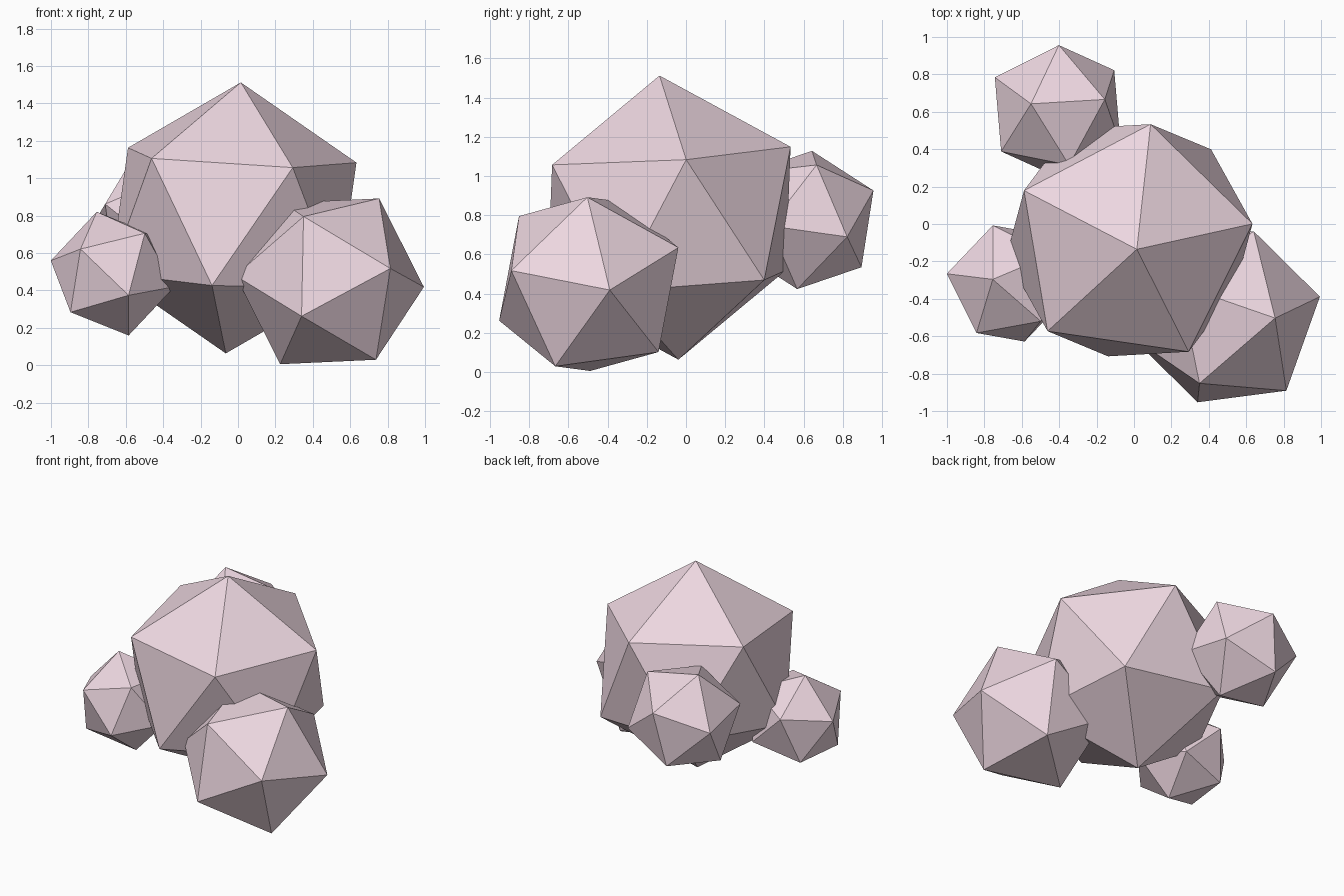
import bpy, bmesh
from mathutils import Vector, Matrix

if "Cube" in bpy.data.objects:
    bpy.data.objects.remove(bpy.data.objects["Cube"])

mat = bpy.data.materials.new("dusty_pink")
mat.diffuse_color = (0.85, 0.68, 0.75, 1)
mat.use_nodes = True
mat.node_tree.nodes["Principled BSDF"].inputs["Base Color"].default_value = mat.diffuse_color


def frame(a, b):
    """Orthonormal frame from a corner direction and a neighbouring corner direction."""
    z = Vector(a).normalized()
    x = (Vector(b) - z * Vector(b).dot(z)).normalized()
    return Matrix((x, z.cross(x), z)).transposed()


def lump(name, centre, radius, corner, neighbour):
    """Icosahedron turned so two adjacent corners point the given ways."""
    bm = bmesh.new()
    bmesh.ops.create_icosphere(bm, subdivisions=1, radius=radius)
    v = max(bm.verts, key=lambda w: w.co.z)
    n = v.link_edges[0].other_vert(v)
    rot = frame(corner, neighbour) @ frame(v.co, n.co).transposed()
    bm.transform(Matrix.Translation(centre) @ rot.to_4x4())
    me = bpy.data.meshes.new(name)
    bm.to_mesh(me)
    bm.free()
    me.materials.append(mat)
    bpy.context.collection.objects.link(bpy.data.objects.new(name, me))


# Main lump with three smaller ones pushed into its sides
lump("main_lump", (-0.025, -0.087, 0.788), 0.727,
     (0.04, -0.048, 0.722), (0.66, 0.088, 0.298))
lump("right_lump", (0.49, -0.496, 0.449), 0.516,
     (0.265, -0.007, 0.444), (0.323, -0.395, 0.066))
lump("left_lump", (-0.67, -0.318, 0.49), 0.342,
     (-0.085, 0.022, 0.33), (-0.33, 0.052, 0.07))
lump("back_lump", (-0.408, 0.605, 0.776), 0.382,
     (0.302, 0.217, -0.086), (0.252, 0.06, 0.284))
